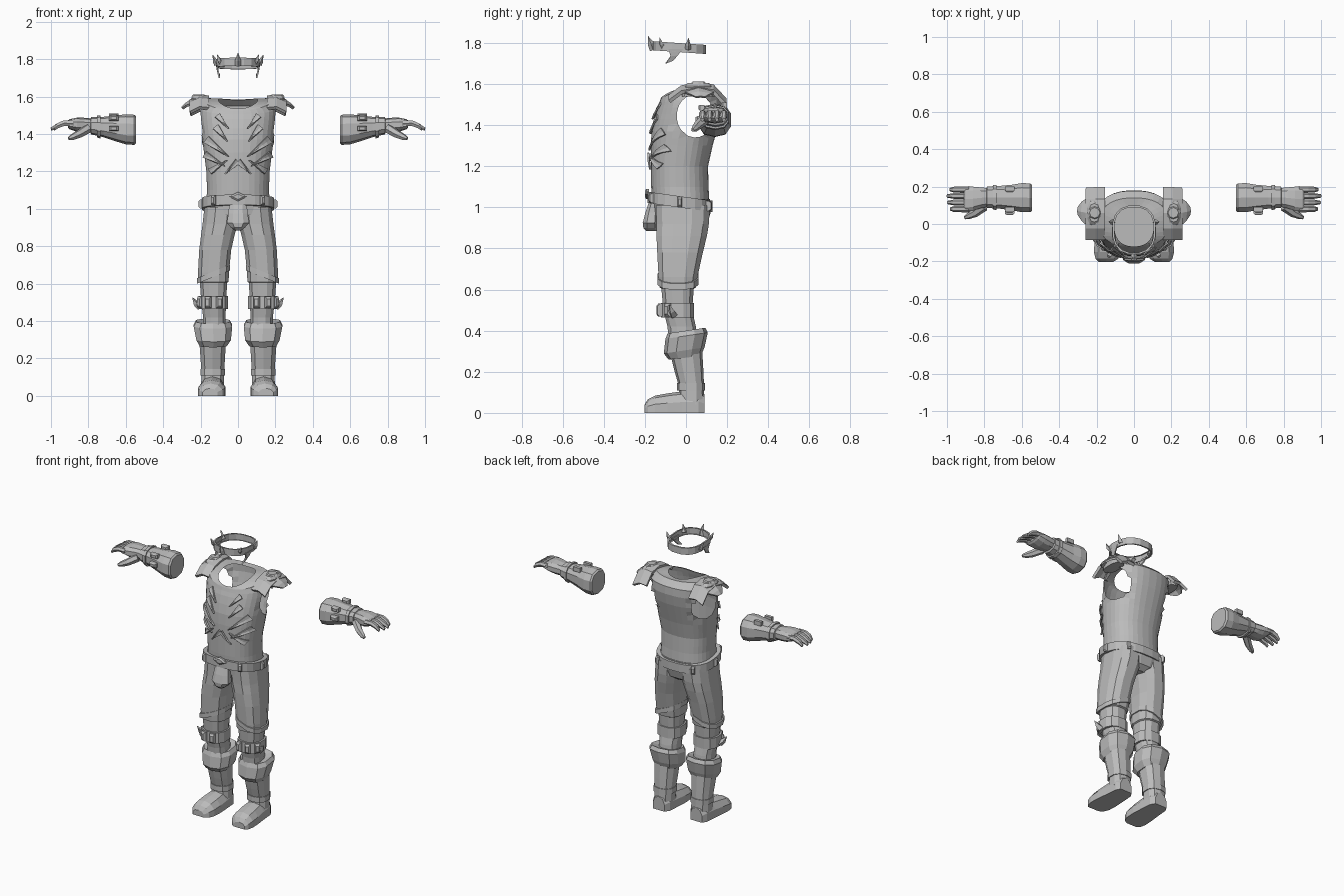
import bpy, bmesh, math
from mathutils import Vector

grey = bpy.data.materials.new("plain_grey")
grey.diffuse_color = (0.5, 0.5, 0.5, 1)


def finish(name, bm, mirror=False, thick=0):
    bmesh.ops.recalc_face_normals(bm, faces=bm.faces)
    me = bpy.data.meshes.new(name)
    bm.to_mesh(me)
    bm.free()
    me.materials.append(grey)
    ob = bpy.data.objects.new(name, me)
    bpy.context.collection.objects.link(ob)
    if thick:
        mod = ob.modifiers.new("thickness", 'SOLIDIFY')
        mod.thickness, mod.offset = thick, 0
    if mirror:
        ob.modifiers.new("mirror", 'MIRROR')
    return ob


def power(v, p):
    return math.copysign(abs(v) ** p, v)


def oval(u0, u1, v0, v1, n=12, p=0.8):
    """Rounded-box outline in two dimensions."""
    out = []
    for i in range(n):
        a = 2 * math.pi * (i + 0.5) / n
        out.append(((u0 + u1) / 2 + (u1 - u0) / 2 * power(math.cos(a), p),
                    (v0 + v1) / 2 + (v1 - v0) / 2 * power(math.sin(a), p)))
    return out


def level(z, x0, x1, y0, y1, n=12, sx=0, sy=0):
    """Horizontal ring, optionally tilted along x or y."""
    cx = (x0 + x1) / 2
    return [(x, y, z + sx * (x - cx) + sy * y) for x, y in oval(x0, x1, y0, y1, n)]


def skin(bm, rings, wrap=True, cap=True):
    rows = [[bm.verts.new(c) for c in r] for r in rings]
    for a, b in zip(rows, rows[1:]):
        n = len(a)
        for i in range(n if wrap else n - 1):
            j = (i + 1) % n
            bm.faces.new((a[i], a[j], b[j], b[i]))
    if cap and wrap:
        bm.faces.new(rows[0])
        bm.faces.new(rows[-1])


def loft(name, rings, mirror=False, cap=True):
    bm = bmesh.new()
    skin(bm, rings, True, cap)
    return finish(name, bm, mirror)


def panel(name, rows, thick=0.012, mirror=True):
    bm = bmesh.new()
    skin(bm, rows, False)
    return finish(name, bm, mirror, thick)


def band(name, z0, z1, box, grow, n=16, mirror=False, sx=0, sy=0):
    """Belt-like ring with a raised outer face."""
    x0, x1, y0, y1 = box
    g = grow
    inner = (x0 + g, x1 - g, y0 + g, y1 - g)
    loft(name, [level(z, *b, n, sx, sy) for z, b in
                ((z0, inner), (z0, box), (z1, box), (z1, inner))], mirror, False)


def tube(name, pts, radii, n=6, mirror=True):
    pts = [Vector(p) for p in pts]
    q = (pts[-1] - pts[0]).to_track_quat('Z', 'Y')
    loft(name, [[p + q @ Vector((r * math.cos(2 * math.pi * i / n), r * math.sin(2 * math.pi * i / n), 0))
                 for i in range(n)] for p, r in zip(pts, radii)], mirror)


def block(name, c, s, mirror=True, turn=0):
    """Small bevel-sided buckle, turned about z."""
    rings = []
    for k, f in ((-1, 1), (0.4, 1), (1, 0.6)):
        ring = []
        for u, w in ((-1, -1), (1, -1), (1, 1), (-1, 1)):
            v = Vector((u * f * s[0] / 2, -k * s[1] / 2, w * f * s[2] / 2))
            v = Vector((v.x * math.cos(turn) - v.y * math.sin(turn),
                        v.x * math.sin(turn) + v.y * math.cos(turn), v.z))
            ring.append(Vector(c) + v)
        rings.append(ring)
    loft(name, rings, mirror)


# Torso: z front, z back, half width, y front, y back, rise at the sides
body = [(1.02, 1.02, .172, -.165, .115, 0), (1.10, 1.10, .166, -.17, .11, 0),
        (1.20, 1.20, .170, -.172, .108, 0), (1.30, 1.30, .182, -.172, .13, 0),
        (1.37, 1.37, .192, -.168, .15, 0), (1.43, 1.43, .199, -.156, .167, 0),
        (1.48, 1.50, .206, -.142, .18, 0), (1.505, 1.55, .208, -.132, .178, .01),
        (1.525, 1.585, .185, -.125, .14, .025), (1.535, 1.58, .105, -.12, .10, .025)]
fine = []
for a, b in zip(body, body[1:]):
    fine += [a, tuple((i + j) / 2 for i, j in zip(a, b))]
fine.append(body[-1])
rings = []
for zf, zb, w, y0, y1, rise in fine:
    rings.append([(x, y, zf + (zb - zf) * (y - y0) / (y1 - y0) + rise * (x / w) ** 2)
                  for x, y in oval(-w, w, y0, y1, 32, 0.85)])
bm = bmesh.new()
skin(bm, rings, True, False)
# Armholes: remove side faces and round off the edge
CY, CZ, RY, RZ = .045, 1.445, .09, .105
gone = []
for f in bm.faces:
    c = f.calc_center_median()
    if abs(c.x) > .12 and ((c.y - CY) / RY) ** 2 + ((c.z - CZ) / RZ) ** 2 < 1:
        gone.append(f)
edge = {v for f in gone for v in f.verts}
edge = [v for v in edge if any(f not in gone for f in v.link_faces)]
bmesh.ops.delete(bm, geom=gone, context='FACES')
for v in edge:
    d = Vector(((v.co.y - CY) / RY, (v.co.z - CZ) / RZ)).normalized()
    v.co.y, v.co.z = CY + d.x * RY, CZ + d.y * RZ
finish("vest", bm)


def chest(x, z, lift):
    """Point on the front of the vest, raised by lift."""
    for a, b in zip(body, body[1:]):
        if a[0] <= z <= b[0]:
            t = (z - a[0]) / (b[0] - a[0])
            w, y0, y1 = (a[k] + (b[k] - a[k]) * t for k in (2, 3, 4))
            s = max(0, 1 - (abs(x) / (w + lift)) ** (2 / .85))
            return (x, (y0 + y1) / 2 - ((y1 - y0) / 2 + lift) * s ** .425, z)
    return (x, -.14, z)


# Torn jagged strips on the chest: x, z of root and tip, width
for k, (xa, za, xb, zb, w) in enumerate([
        (.11, 1.50, .05, 1.43, .03), (.12, 1.44, .055, 1.36, .035),
        (.17, 1.37, .05, 1.28, .04), (.178, 1.29, .07, 1.23, .035),
        (.0, 1.255, .07, 1.185, .03), (.15, 1.20, .06, 1.26, .03)]):
    rows = []
    d = Vector((xb - xa, zb - za)).normalized()
    for i in range(7):
        t = i / 6
        h = w / 2 * (1 - t) + .001
        x, z = xa + (xb - xa) * t, za + (zb - za) * t
        rows.append([chest(x - d.y * h * s, z + d.x * h * s, .007 + .006 * (s > 0)) for s in (-1, 0, 1)])
    panel("torn_strip_%d" % k, rows, .008)

# Shoulder guards with disc, outer flap and back lip
panel("shoulder_guard", [[(.155, y, z), (.205, y, z + .005), (.255, y, z - .02)] for y, z in
      ((-.08, 1.535), (-.02, 1.58), (.06, 1.597), (.13, 1.585), (.19, 1.52))], .018)
loft("shoulder_pad", [level(1.54, .17, .25, -.02, .14, 10), level(1.59, .168, .252, -.01, .13, 10),
                      level(1.606, .185, .24, .01, .11, 10)], True)
tube("shoulder_disc", [(.21, .06, 1.60), (.21, .06, 1.612)], [.04, .028], 8)
panel("shoulder_flap", [[(.245, -.01, 1.56), (.25, .06, 1.58), (.245, .14, 1.56)],
                        [(.275, .015, 1.55), (.28, .065, 1.56), (.275, .12, 1.55)],
                        [(.297, .05, 1.535), (.3, .07, 1.538), (.297, .09, 1.535)]], .012)

# Belt, buckle, studs and front flap
band("belt", .995, 1.05, (-.195, .195, -.188, .13), .025, 24, sy=-.14)
loft("belt_buckle", [[(x * s, y, 1.065 + z * s) for x, z in ((-.05, 0), (0, -.025), (.05, 0), (0, .025))]
                     for y, s in ((-.18, 1), (-.193, 1), (-.2, .6))])
for k, (x, y, turn) in enumerate([(.13, -.165, .5), (.195, -.03, 1.57), (.13, .11, 2.7)]):
    block("belt_stud_%d" % k, (x, y, 1.022 - .14 * y), (.022, .03, .05), True, turn)
loft("front_flap", [level(z, -w, w, y, -.13, 8) for z, w, y in
                    ((1.03, .05, -.18), (.975, .055, -.2), (.925, .064, -.213), (.9, .04, -.21), (.885, .02, -.195))])

# Trousers
loft("hips", [level(1.04, -.172, .172, -.16, .118, 20), level(.97, -.185, .185, -.152, .12, 20),
              level(.92, -.15, .15, -.12, .105, 20), level(.895, -.06, .06, -.07, .07, 20)])
leg = [(1.01, -.01, .182, -.15, .12), (.92, -.002, .192, -.147, .115), (.86, .016, .2, -.147, .105),
       (.78, .034, .21, -.143, .085), (.66, .046, .216, -.136, .058), (.61, .048, .214, -.132, .05),
       (.605, .056, .206, -.122, .04), (.5, .062, .198, -.112, .032), (.42, .065, .188, -.092, .05),
       (.34, .065, .188, -.085, .06)]
loft("trouser_leg", [level(*r) for r in leg], True)
band("thigh_strap", .635, .665, (.04, .222, -.142, .064), .015, 12, True, sx=-.4)

# Knee guard with buckles and an outer hook
band("knee_band", .465, .535, (.05, .213, -.125, .042), .015, 12, True)
for k, (x, y, turn) in enumerate([(.1, -.125, -.2), (.16, -.125, .25), (.2, -.085, .8)]):
    block("knee_buckle_%d" % k, (x, y, .5), (.032, .035, .062), True, turn)
tube("knee_hook", [(.2, -.06, .475), (.225, -.07, .495), (.243, -.08, .525)], [.022, .016, .002], 4)

# Boots
loft("boot_cuff", [level(.268, .058, .208, -.085, .072, 10, 0, .1), level(.305, .034, .226, -.108, .09, 10, 0, .15),
                   level(.375, .027, .241, -.1, .106, 10, 0, .15), level(.4, .04, .228, -.09, .094, 10, 0, .15),
                   level(.39, .065, .19, -.08, .06, 10, 0, .15)], True)
loft("boot_shaft", [level(*r, 10) for r in ((.32, .06, .212, -.085, .078), (.2, .067, .203, -.055, .085),
     (.12, .072, .198, -.032, .088), (.04, .072, .2, -.04, .09))], True)
band("ankle_strap", .11, .145, (.066, .204, -.044, .092), .012, 10, True)
foot = []
for y, x0, x1, h in ((.09, .095, .18, .09), (.06, .076, .196, .11), (-.02, .07, .203, .105),
                     (-.09, .066, .211, .095), (-.15, .069, .214, .084), (-.185, .084, .206, .066),
                     (-.202, .11, .19, .04)):
    foot.append([(x0 + (x1 - x0) * u, y, h * v) for u, v in
                 ((0, 0), (0, .5), (.18, .87), (.5, 1), (.82, .87), (1, .5), (1, 0))])
loft("boot_foot", foot, True)


# Gauntlets and hands, lofted outward along x
def across(rows, n=10):
    return [[(x, y, z) for y, z in oval(a, b, c, d, n)] for x, a, b, c, d in rows]


loft("gauntlet", across([(.545, .068, .212, 1.35, 1.495), (.555, .06, .22, 1.342, 1.503),
     (.60, .06, .222, 1.345, 1.505), (.65, .07, .213, 1.36, 1.5), (.72, .08, .206, 1.383, 1.492),
     (.785, .083, .203, 1.398, 1.49), (.79, .095, .19, 1.41, 1.48)]), True)
loft("hand", across([(.77, .092, .193, 1.41, 1.482), (.82, .082, .198, 1.408, 1.487),
     (.86, .068, .202, 1.412, 1.488), (.9, .064, .202, 1.425, 1.48), (.91, .07, .196, 1.435, 1.472)]), True)
for k, (y, tip) in enumerate([(.184, .985), (.15, 1.0), (.115, .997), (.08, .982)]):
    tube("finger_%d" % k, [(.88, y, 1.457), (.93, y, 1.458), (.965, y, 1.444), (tip, y, 1.426)],
         [.018, .017, .015, .009])
tube("thumb", [(.80, .095, 1.43), (.85, .058, 1.4), (.885, .042, 1.383), (.905, .033, 1.375)],
     [.026, .022, .017, .009])
for k, (y, z) in enumerate([(.185, 1.497), (.075, 1.485), (.062, 1.43)]):
    block("gauntlet_buckle_%d" % k, (.665, y, z), (.05, .03, .028))
band_rows = [(.735, .09, .195, 1.39, 1.485), (.735, .073, .212, 1.376, 1.5),
             (.755, .074, .21, 1.382, 1.498), (.755, .09, .195, 1.4, 1.48)]
loft("wrist_strap", across(band_rows), True, False)

# Crown with spikes and cheek guards
band("crown_band", 1.753, 1.797, (-.117, .117, -.163, .1), .01, 16, sy=-.07)
tube("crown_front_spike", [(0, -.16, 1.765), (0, -.17, 1.795), (0, -.185, 1.833)], [.016, .016, .001], 4, False)
tube("crown_corner_spike", [(.088, -.11, 1.78), (.1, -.12, 1.795), (.112, -.128, 1.826)], [.014, .012, .001], 4)
tube("crown_side_spike", [(.112, .01, 1.77), (.122, .01, 1.79), (.135, .012, 1.823)], [.015, .013, .001], 4)
panel("cheek_guard", [[(.112, -.085, 1.77), (.114, -.015, 1.77)], [(.108, -.075, 1.735), (.109, -.04, 1.74)],
                      [(.1, -.1, 1.7), (.1, -.062, 1.715)]], .008)
